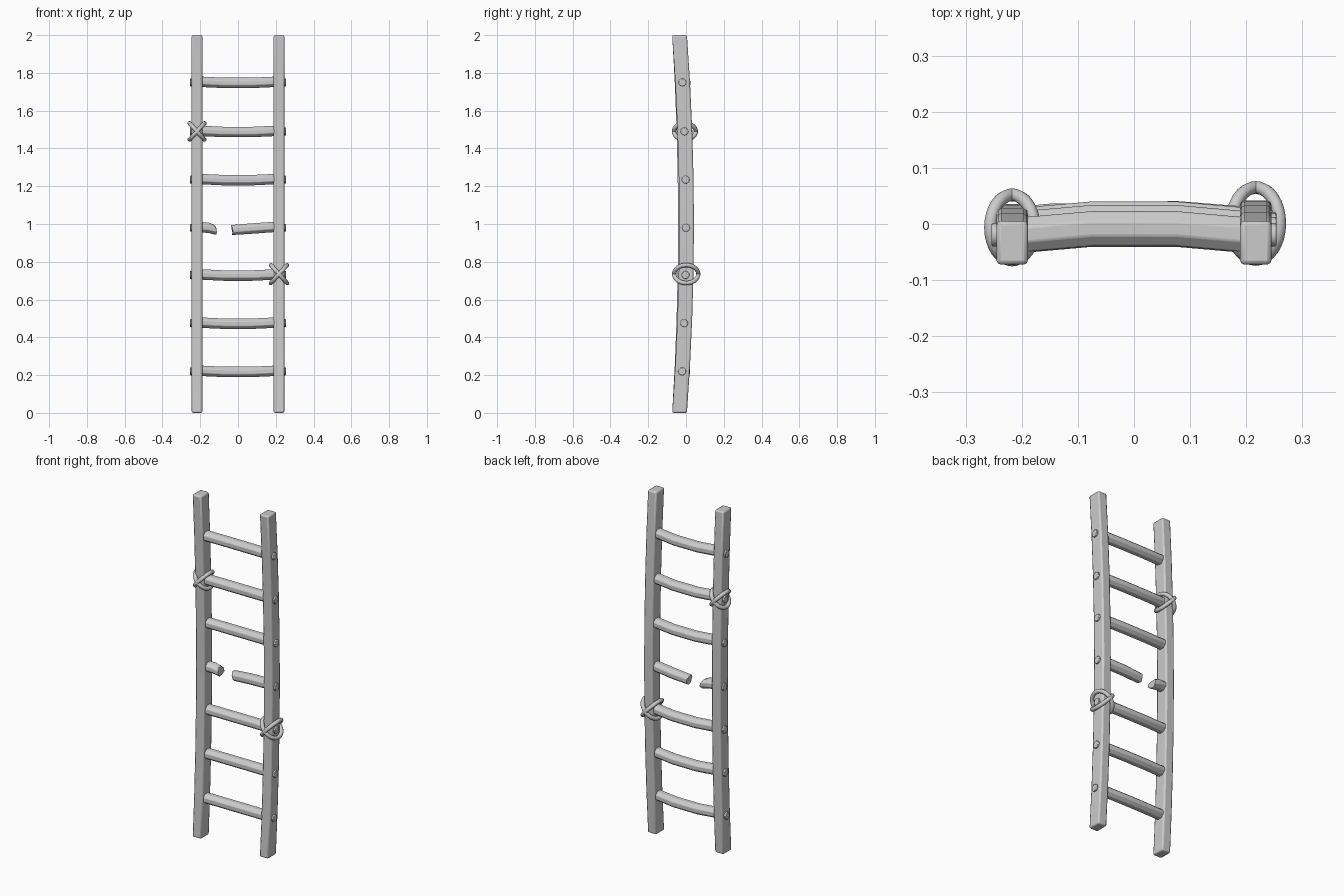
import bpy, bmesh, math
from mathutils import Vector, Matrix

if "Cube" in bpy.data.objects:
    bpy.data.objects.remove(bpy.data.objects["Cube"])

RAIL_X = 0.217


def finish(name, bm, bevel=0.0, angle=35):
    bmesh.ops.recalc_face_normals(bm, faces=bm.faces)
    me = bpy.data.meshes.new(name)
    bm.to_mesh(me)
    bm.free()
    ob = bpy.data.objects.new(name, me)
    bpy.context.collection.objects.link(ob)
    bpy.context.view_layer.objects.active = ob
    ob.select_set(True)
    if bevel:
        m = ob.modifiers.new("soft_edges", 'BEVEL')
        m.width, m.segments, m.limit_method = bevel, 2, 'ANGLE'
        m.angle_limit = math.radians(40)
    bpy.ops.object.shade_smooth_by_angle(angle=math.radians(angle))
    ob.select_set(False)
    return ob


def loft(rings):
    # Skin a list of point rings and close both ends
    bm = bmesh.new()
    loops = [[bm.verts.new(p) for p in r] for r in rings]
    n = len(loops[0])
    for a, b in zip(loops, loops[1:]):
        for i in range(n):
            j = (i + 1) % n
            bm.faces.new((a[i], a[j], b[j], b[i]))
    bm.faces.new(loops[0])
    bm.faces.new(loops[-1])
    return bm


def bow(z, depth):
    # Backward bow of the rails: deepest at mid height
    return -0.034 + (0.034 + depth) * (1 - (z - 1) ** 2)


def octagon(x, y, z, ry=0.031, rz=0.0275, jag=None):
    k = 1 / math.cos(math.pi / 8)
    pts = []
    for i in range(8):
        a = (i + 0.5) * math.pi / 4
        pts.append((x + (jag[i] if jag else 0),
                    y + ry * k * math.cos(a), z + rz * k * math.sin(a)))
    return pts


# Bowed side rails
for side, name, depth in ((-1, "left_rail", -0.003), (1, "right_rail", 0.003)):
    rings = []
    for i in range(9):
        z = i / 4
        y = bow(z, depth)
        rings.append([(side * RAIL_X + sx * 0.028, y + sy * 0.039, z)
                      for sx, sy in ((-1, -1), (1, -1), (1, 1), (-1, 1))])
    finish(name, loft(rings), bevel=0.008)

# Rungs: slightly sagging, bent backwards in the middle, number 4 is broken
heights = [0.22, 0.475, 0.73, 0.98, 1.235, 1.49, 1.75]
for n, z in enumerate(heights):
    y = bow(z, 0)
    if n != 3:
        path = [(-0.2, 0, 0.003), (-0.075, 0.011, -0.003),
                (0.075, 0.011, -0.003), (0.2, 0, 0.003)]
        finish(f"rung_{n + 1}", loft([octagon(x, y + dy, z + dz) for x, dy, dz in path]), 0.003)
    else:
        jag = [0.004, -0.006, -0.008, 0.003, 0.008, 0.004, -0.002, 0.006]
        finish("broken_rung_left", loft([
            octagon(-0.2, y, z + 0.003), octagon(-0.155, y + 0.005, z),
            octagon(-0.118, y + 0.008, z - 0.011, 0.029, 0.026, jag)]), 0.003)
        finish("broken_rung_right", loft([
            octagon(-0.032, y + 0.010, z - 0.012, 0.028, 0.026, jag),
            octagon(0.075, y + 0.010, z - 0.004), octagon(0.2, y, z + 0.005)]), 0.003)

    # Tenon pegs poking through the rails
    for side, label in ((-1, "left"), (1, "right")):
        bm = bmesh.new()
        bmesh.ops.create_cone(
            bm, cap_ends=True, segments=12, radius1=0.021, radius2=0.021, depth=0.062,
            matrix=Matrix.Translation((side * 0.223, y, z)) @ Matrix.Rotation(math.pi / 2, 4, 'Y'))
        finish(f"peg_{label}_{n + 1}", bm, 0.003)


def rope_loop(name, centre, tilt, radius, thick=0.0115):
    # Torus tilted about the y axis
    rot = Matrix.Rotation(tilt, 3, 'Y')
    bm = bmesh.new()
    rows = []
    for i in range(32):
        a = i * math.tau / 32
        row = []
        for j in range(10):
            b = j * math.tau / 10
            r = radius + thick * math.cos(b)
            p = rot @ Vector((r * math.cos(a), r * math.sin(a), thick * math.sin(b)))
            row.append(bm.verts.new(Vector(centre) + p))
        rows.append(row)
    for i in range(32):
        for j in range(10):
            k, m = (i + 1) % 32, (j + 1) % 10
            bm.faces.new((rows[i][j], rows[k][j], rows[k][m], rows[i][m]))
    finish(name, bm, angle=60)


# Crossed rope lashings
for label, c, radius in (("left", (-RAIL_X, -0.006, 1.49), 0.058),
                         ("right", (RAIL_X, 0.001, 0.735), 0.064)):
    for i, s in enumerate((-1, 1)):
        rope_loop(f"{label}_rope_{i + 1}", c, s * math.radians(48), radius)
